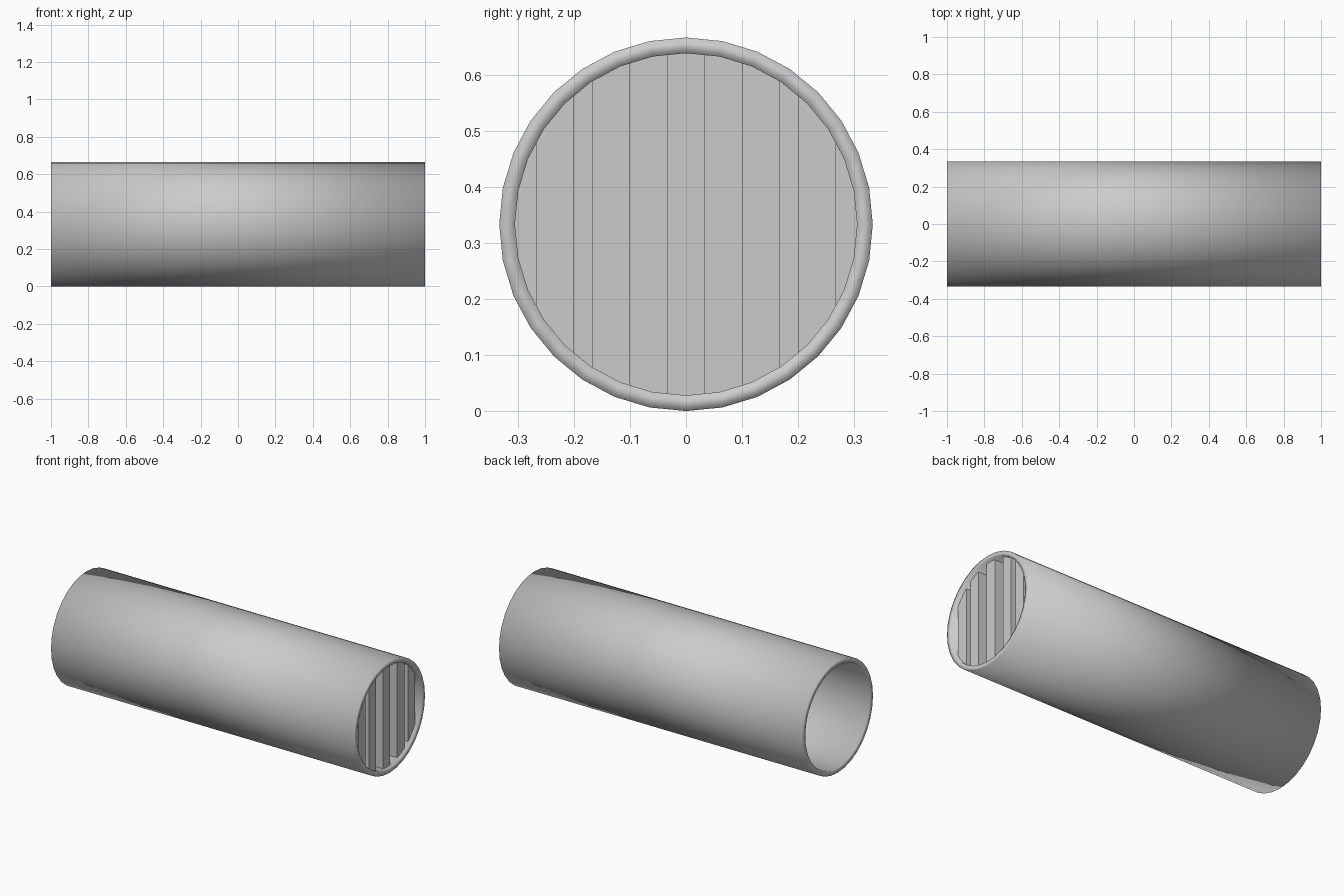
import bpy, bmesh, math

if "Cube" in bpy.data.objects:
    bpy.data.objects.remove(bpy.data.objects["Cube"])

SIDES = 32
R_OUT, R_IN = 0.333, 0.305
CENTRE_Z = 0.333


def ring(bm, x, r):
    return [bm.verts.new((x, r * math.sin(2 * math.pi * i / SIDES),
                          CENTRE_Z + r * math.cos(2 * math.pi * i / SIDES)))
            for i in range(SIDES)]


def bridge(bm, a, b):
    for i in range(SIDES):
        j = (i + 1) % SIDES
        bm.faces.new((a[i], a[j], b[j], b[i]))


def finish(bm, name, smooth=False):
    bmesh.ops.recalc_face_normals(bm, faces=bm.faces[:])
    for f in bm.faces:
        f.smooth = smooth
    me = bpy.data.meshes.new(name)
    bm.to_mesh(me)
    bm.free()
    ob = bpy.data.objects.new(name, me)
    bpy.context.collection.objects.link(ob)
    return ob


def cylinder(x0, x1, r):
    bm = bmesh.new()
    a, b = ring(bm, x0, r), ring(bm, x1, r)
    bridge(bm, a, b)
    bm.faces.new(a)
    bm.faces.new(b)
    return bm


# Hollow tube, fully smooth so the rims shade as rounded
bm = bmesh.new()
loops = [ring(bm, x, r) for x, r in
         ((-1, R_OUT), (1, R_OUT), (1, R_IN), (-1, R_IN))]
for k in range(4):
    bridge(bm, loops[k], loops[(k + 1) % 4])
finish(bm, "tube", smooth=True)

# Disc closing the tube behind the grille
finish(cylinder(0.89, 0.91, R_IN), "grille_backing")

# Vertical slats, each a slice of a disc cut to fit the bore
for n, y in enumerate((-0.233, -0.133, 0, 0.133, 0.233)):
    bm = cylinder(0.91, 0.98, R_IN)
    for s in (-1, 1):
        res = bmesh.ops.bisect_plane(
            bm, geom=bm.verts[:] + bm.edges[:] + bm.faces[:], dist=1e-5,
            plane_co=(0, y + s * 0.0333, 0), plane_no=(0, s, 0),
            clear_outer=True)
        cut = [e for e in res["geom_cut"] if isinstance(e, bmesh.types.BMEdge)]
        bmesh.ops.holes_fill(bm, edges=cut, sides=0)
    finish(bm, f"grille_slat_{n + 1}")
